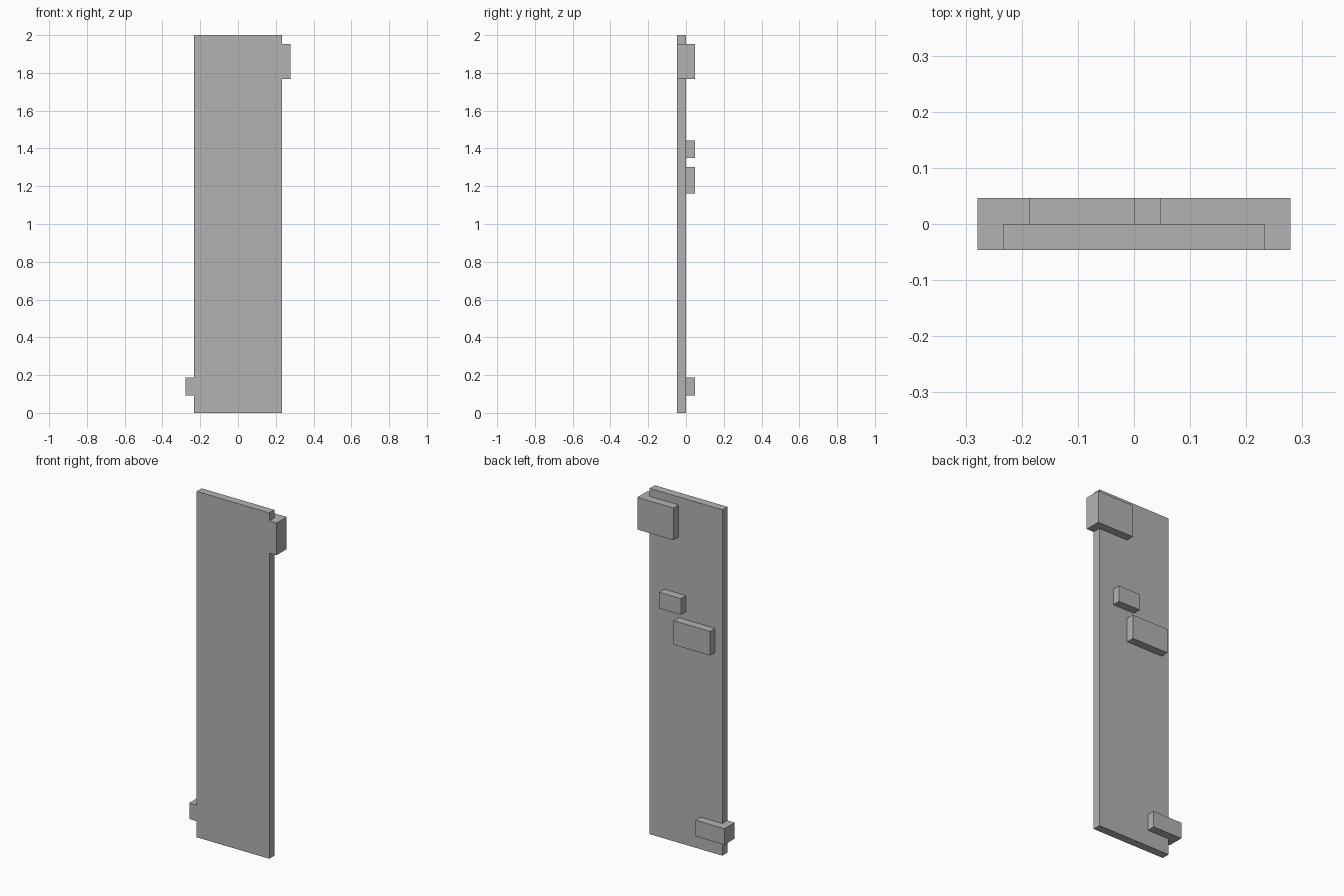
import bpy
import bmesh

cube = bpy.data.objects.get("Cube")
if cube:
    bpy.data.objects.remove(cube, do_unlink=True)

U = 2 / 43  # module: the panel is 43 modules tall

grey = bpy.data.materials.new("plain grey")
grey.use_nodes = True
colour = (0.45, 0.45, 0.45, 1)
grey.diffuse_color = colour
grey.node_tree.nodes["Principled BSDF"].inputs["Base Color"].default_value = colour


def prism(name, outline, z0, z1):
    """Extrude a plan outline, given in modules, from z0 up to z1."""
    bm = bmesh.new()
    base = bm.faces.new([bm.verts.new((x * U, y * U, z0 * U)) for x, y in outline])
    top = bmesh.ops.extrude_face_region(bm, geom=[base])["geom"]
    bmesh.ops.translate(bm, vec=(0, 0, (z1 - z0) * U),
                        verts=[v for v in top if isinstance(v, bmesh.types.BMVert)])
    bmesh.ops.recalc_face_normals(bm, faces=bm.faces)
    mesh = bpy.data.meshes.new(name)
    bm.to_mesh(mesh)
    bm.free()
    mesh.materials.append(grey)
    obj = bpy.data.objects.new(name, mesh)
    bpy.context.collection.objects.link(obj)


def box(name, x0, x1, y0, y1, z0, z1):
    prism(name, [(x0, y0), (x1, y0), (x1, y1), (x0, y1)], z0, z1)


def hook(name, inner, side, z0, z1):
    """Block on the back that wraps round one edge of the panel."""
    edge, outer = 5 * side, 6 * side
    prism(name, [(inner, 0), (edge, 0), (edge, -1),
                 (outer, -1), (outer, 1), (inner, 1)], z0, z1)


# Tall flat panel
box("panel", -5, 5, -1, 0, 0, 43)

# Blocks on the back
box("small_back_block", 0, 3, 0, 1, 29, 31)
box("large_back_block", -4, 1, 0, 1, 25, 28)

# Blocks wrapping round the panel edges
hook("upper_left_hook", 1, 1, 38, 42)
hook("lower_right_hook", -2, -1, 2, 4)
